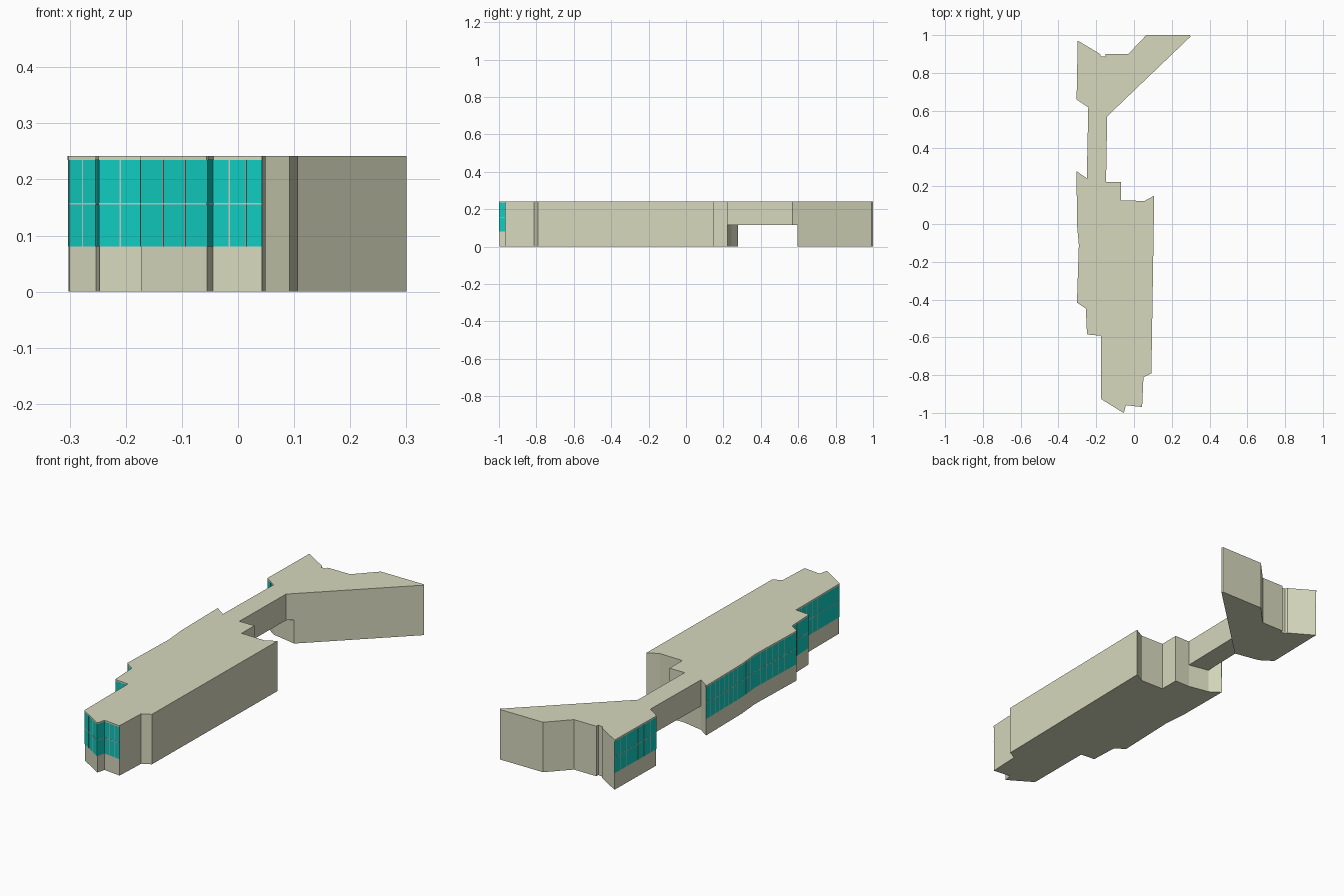
import bpy, bmesh, math
from mathutils import Matrix

if "Cube" in bpy.data.objects:
    bpy.data.objects.remove(bpy.data.objects["Cube"])

HEIGHT = 0.242

# Roof plan, counter-clockwise from the front tip
PLAN = [(-.055, -.998), (-.045, -.957), (.043, -.967), (.05, -.812), (.092, -.79),
        (.107, .15), (.055, .122), (-.068, .125), (-.068, .222), (-.148, .222),
        (-.142, .57), (.30, .993), (.295, 1.0), (.065, 1.0), (-.03, .90), (-.15, .90),
        (-.15, .885), (-.175, .888), (-.18, .90), (-.296, .97), (-.302, .66),
        (-.242, .62), (-.25, .242), (-.302, .278), (-.30, 0), (-.29, -.11),
        (-.30, -.415), (-.253, -.447), (-.247, -.583), (-.173, -.59), (-.173, -.925)]

# Passage under the bridge
PASSAGE = [(-.2501, .2425), (-.1485, .2225), (-.13, .2225), (-.13, .56), (-.08, .588),
           (-.2425, .6195), (-.27, .5), (-.27, .30)]

# Glazed plan edges: (edge index, number of panes)
GLAZED = [(0, 1), (1, 3), (-1, 3), (-2, 8), (-3, 2), (-4, 3), (-5, 2),
          (-6, 7), (-7, 3), (-8, 8), (-11, 2), (-12, 7)]


def material(name, color):
    m = bpy.data.materials.new(name)
    m.diffuse_color = (*color, 1)
    m.use_nodes = True
    m.node_tree.nodes["Principled BSDF"].inputs["Base Color"].default_value = m.diffuse_color
    return m


wall = material("beige_wall", (.68, .69, .51))
glass = material("teal_glass", (.005, .60, .52))
frame = material("pale_frame", (.60, .58, .54))


def add_object(name, bm, mat):
    bmesh.ops.recalc_face_normals(bm, faces=bm.faces)
    me = bpy.data.meshes.new(name)
    bm.to_mesh(me)
    bm.free()
    me.materials.append(mat)
    ob = bpy.data.objects.new(name, me)
    bpy.context.collection.objects.link(ob)
    return ob


def prism(name, points, z0, z1, mat):
    bm = bmesh.new()
    face = bm.faces.new([bm.verts.new((x, y, z0)) for x, y in points])
    top = bmesh.ops.extrude_face_region(bm, geom=[face], use_keep_orig=True)
    verts = [v for v in top["geom"] if isinstance(v, bmesh.types.BMVert)]
    bmesh.ops.translate(bm, verts=verts, vec=(0, 0, z1 - z0))
    return add_object(name, bm, mat)


def edge_box(bm, a, b, t0, t1, z0, z1, proud):
    """Thin box along wall a-b from fraction t0 to t1, standing proud of it."""
    dx, dy = b[0] - a[0], b[1] - a[1]
    length, t = math.hypot(dx, dy), (t0 + t1) / 2
    place = (Matrix.Translation((a[0] + dx * t, a[1] + dy * t, (z0 + z1) / 2))
             @ Matrix.Rotation(math.atan2(dy, dx), 4, 'Z')
             @ Matrix.Diagonal((length * (t1 - t0), proud * 2, z1 - z0, 1)))
    bmesh.ops.create_cube(bm, size=1, matrix=place)


# Building mass with the passage cut away below the bridge
building = prism("building", PLAN, 0, HEIGHT, wall)
cutter = prism("passage_cutter", PASSAGE, -.1, .115, wall)
cutter.hide_render = True
cutter.hide_viewport = True
cut = building.modifiers.new("passage", 'BOOLEAN')
cut.operation = 'DIFFERENCE'
cut.solver = 'EXACT'
cut.object = cutter

# Window bands, their frames and the roof edge above them
panes, bars, trim = bmesh.new(), bmesh.new(), bmesh.new()
for i, count in GLAZED:
    a, b = PLAN[i], PLAN[(i + 1) % len(PLAN)]
    half = .0012 / math.dist(a, b)
    edge_box(panes, a, b, 0, 1, .08, .235, .0008)
    edge_box(bars, a, b, 0, 1, .155, .158, .0014)
    edge_box(trim, a, b, 0, 1, .235, HEIGHT, .002)
    for k in range(1, count):
        edge_box(bars, a, b, k / count - half, k / count + half, .08, .235, .0014)
add_object("window_glass", panes, glass)
add_object("window_frames", bars, frame)
add_object("roof_edge", trim, wall)
